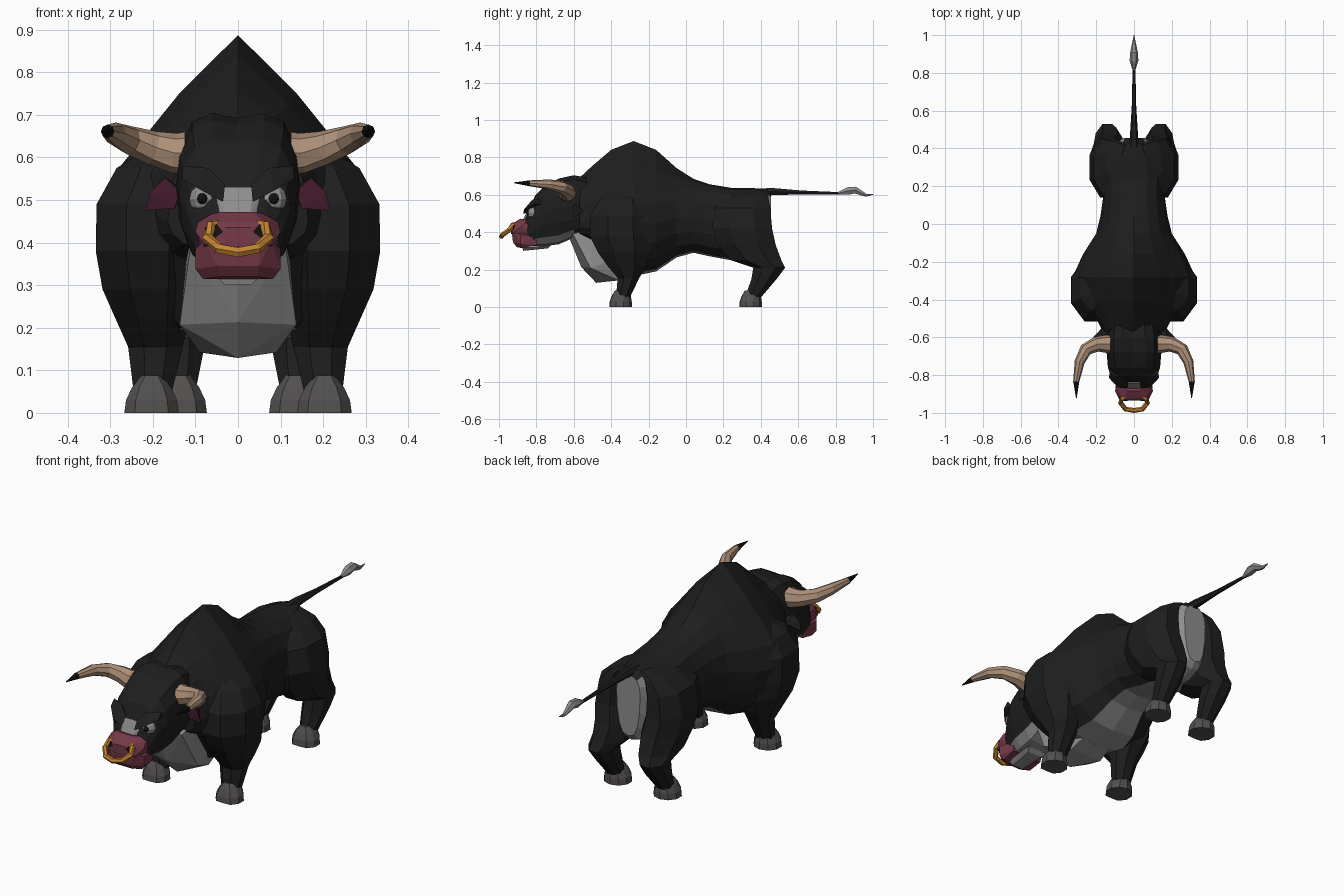
import bpy, bmesh, math
from mathutils import Vector

if "Cube" in bpy.data.objects:
    bpy.data.objects.remove(bpy.data.objects["Cube"])


def material(name, rgb):
    m = bpy.data.materials.new(name)
    m.diffuse_color = (*rgb, 1)
    m.use_nodes = True
    m.node_tree.nodes["Principled BSDF"].inputs["Base Color"].default_value = m.diffuse_color
    return m


BLACK = material("black hide", (0.013, 0.013, 0.013))
LIGHT = material("light grey hide", (0.27, 0.27, 0.27))
HOOF = material("hoof grey", (0.085, 0.08, 0.078))
HORN = material("horn tan", (0.42, 0.28, 0.19))
PINK = material("muzzle pink", (0.18, 0.042, 0.065))
EAR = material("ear magenta", (0.06, 0.011, 0.026))
GOLD = material("gold", (0.55, 0.23, 0.03))
DARK = material("near black", (0.006, 0.006, 0.006))


def finish(bm, name, mats, rule=None, mirror=False):
    """Turn a bmesh into an object; rule(centre, normal) gives the material index."""
    bmesh.ops.recalc_face_normals(bm, faces=bm.faces)
    bm.normal_update()
    for f in bm.faces:
        f.material_index = rule(f.calc_center_median(), f.normal) if rule else 0
    me = bpy.data.meshes.new(name)
    bm.to_mesh(me)
    bm.free()
    for m in mats:
        me.materials.append(m)
    ob = bpy.data.objects.new(name, me)
    bpy.context.collection.objects.link(ob)
    if mirror:
        ob.modifiers.new("mirror", 'MIRROR')
    return ob


def loft(name, rings, mats, rule=None, mirror=False):
    """Skin a list of equal-length point rings and cap both ends."""
    bm = bmesh.new()
    vs = [[bm.verts.new(p) for p in r] for r in rings]
    n = len(vs[0])
    for a, b in zip(vs, vs[1:]):
        for i in range(n):
            j = (i + 1) % n
            bm.faces.new((a[i], a[j], b[j], b[i]))
    bm.faces.new(vs[0])
    bm.faces.new(vs[-1])
    return finish(bm, name, mats, rule, mirror)


def hull(name, pts, mats, rule=None, mirror=False):
    bm = bmesh.new()
    for p in pts:
        bm.verts.new(p)
    bmesh.ops.convex_hull(bm, input=bm.verts[:])
    bmesh.ops.delete(bm, geom=[v for v in bm.verts if not v.link_faces], context='VERTS')
    return finish(bm, name, mats, rule, mirror)


def both(pts):
    """Points plus their mirror images across x."""
    return [(s * x, y, z) for x, y, z in pts for s in ((1, -1) if x else (1,))]


def tube(name, path, mats, n=6, rule=None, mirror=False):
    """Round tube through (x, y, z, radius) points."""
    pts = [Vector(p[:3]) for p in path]
    rings = []
    for i, p in enumerate(pts):
        t = (pts[min(i + 1, len(pts) - 1)] - pts[max(i - 1, 0)]).normalized()
        u = t.cross(Vector((0, 0, 1))).normalized()
        v = u.cross(t)
        r = path[i][3]
        rings.append([p + r * (math.cos(a) * u + math.sin(a) * v)
                      for a in (math.tau * k / n for k in range(n))])
    return loft(name, rings, mats, rule, mirror)


# Half cross-sections, top to bottom, as fractions of width and height
PEAKED = [(0, 1), (.42, .69), (.67, .46), (.9, .25), (1, 0), (.95, -.4), (.78, -.72), (.46, -.95), (0, -1)]
ROUND = [(0, 1), (.42, .95), (.72, .78), (.93, .42), (1, 0), (.95, -.4), (.78, -.74), (.5, -.95), (0, -1)]


def section(y, top, bot, w, zm, k=0):
    """Symmetric ring at y; k blends from boxy (negative) to round (0) to peaked (1)."""
    half = []
    for (ax, az), (bx, bz) in zip(ROUND, PEAKED):
        fx, fz = ax + (bx - ax) * k, az + (bz - az) * k
        half.append((fx * w, y, zm + fz * ((top - zm) if fz > 0 else (zm - bot))))
    return half + [(-x, y, z) for x, y, z in half[-2:0:-1]]


def limb_ring(z, x0, x1, y0, y1):
    """Horizontal octagon filling the given box."""
    cx, cy, rx, ry = (x0 + x1) / 2, (y0 + y1) / 2, (x1 - x0) / 2, (y1 - y0) / 2
    s = 1 / math.cos(math.pi / 8)
    return [(cx + rx * s * math.cos(a), cy + ry * s * math.sin(a), z)
            for a in (math.tau * (k + .5) / 8 for k in range(8))]


# Body with hump, light belly and light rump strip
def body_rule(c, n):
    if c.y > .385 and n.z < .5 and abs(c.x) < .1:
        return 1
    return int(n.z < -.55 and abs(c.x) < .09 and c.y > -.35)


loft("body", [section(*s) for s in [
    (-.57, .69, .38, .165, .45, .1), (-.50, .755, .34, .2, .47, .6), (-.40, .84, .19, .285, .46, 1),
    (-.28, .887, .165, .325, .45, 1), (-.16, .84, .19, .27, .45, .9), (-.05, .742, .265, .2, .48, .5),
    (.04, .685, .29, .178, .48, .2), (.13, .655, .27, .165, .47), (.24, .637, .25, .17, .46),
    (.36, .635, .25, .14, .46), (.43, .632, .27, .085, .50), (.455, .605, .30, .065, .52)]],
    [BLACK, LIGHT], body_rule)

# Light faceted brisket
hull("brisket", both([
    (0, -.635, .395), (.112, -.605, .39), (.115, -.58, .34), (0, -.56, .213), (.137, -.51, .207),
    (0, -.48, .129), (.09, -.36, .142), (.08, -.26, .18), (.1, -.26, .3), (.115, -.5, .42)]), [LIGHT])

# Shoulders running into the front legs
loft("front_leg", [limb_ring(*r) for r in [
    (.625, .10, .20, -.40, -.27), (.575, .09, .285, -.46, -.22), (.49, .09, .332, -.51, -.19),
    (.38, .09, .334, -.515, -.185), (.29, .10, .318, -.47, -.19), (.22, .115, .287, -.42, -.21),
    (.155, .13, .258, -.365, -.25), (.05, .155, .245, -.375, -.30)]], [BLACK], mirror=True)

# Haunches blending into the rump and running into the hind legs
loft("hind_leg", [limb_ring(*r) for r in [
    (.622, .02, .07, .27, .42), (.59, .055, .145, .21, .44), (.53, .055, .212, .15, .45),
    (.42, .045, .235, .14, .46), (.33, .03, .225, .17, .48), (.25, .045, .212, .24, .51),
    (.21, .08, .203, .36, .53), (.15, .08, .195, .35, .485), (.05, .10, .175, .315, .40)]],
    [BLACK], mirror=True)


# Hooves: bell shaped, notched at the front
def hoof(name, cx, cy):
    rings = []
    for z, rx, y0, y1 in [(0, .064, -.075, .055), (.03, .06, -.072, .055), (.06, .046, -.06, .05), (.088, .024, -.04, .03)]:
        ring = []
        for k in range(10):
            a = math.tau * k / 10 - math.pi / 2
            notch = .85 if k == 0 else 1
            ring.append((cx + rx * math.cos(a) * 1.05, cy + (y0 + y1) / 2 + (y1 - y0) / 2 * math.sin(a) * notch, z))
        rings.append(ring)
    loft(name, rings, [HOOF], mirror=True)


hoof("front_hoof", .203, -.345)
hoof("hind_hoof", .137, .35)

# Tail and tuft
tube("tail", [(0, .39, .605, .032), (0, .46, .617, .022), (0, .62, .612, .012), (0, .84, .607, .007)], [BLACK])
tube("tail_tuft", [(0, .81, .607, .006), (0, .865, .62, .023), (0, .905, .625, .021), (0, .945, .605, .013),
                   (0, .965, .597, .008), (0, 1.0, .602, .002)], [LIGHT], n=6)

# Head, boxy, with light under-jaw
loft("head", [section(*s) for s in [
    (-.52, .685, .39, .13, .52, -.3), (-.60, .692, .37, .145, .54, -.5), (-.68, .675, .335, .145, .53, -.5),
    (-.76, .637, .325, .138, .51, -.3), (-.805, .598, .325, .122, .48), (-.835, .532, .325, .105, .43),
    (-.865, .462, .33, .08, .40)]], [BLACK, LIGHT], lambda c, n: int(n.z < -.6 and c.z < .4))

# Light nose bridge, flaring towards the eyes
hull("nose_bridge", both([(.035, -.842, .53), (.052, -.84, .512), (.028, -.874, .462), (.04, -.868, .455),
                          (.03, -.82, .52), (.045, -.825, .49), (.04, -.85, .45)]), [LIGHT])

# Slanted brows over the eyes
hull("brow", [(.036, -.87, .496), (.03, -.84, .535), (.085, -.866, .522), (.07, -.82, .575), (.132, -.815, .55),
              (.13, -.79, .58), (.05, -.80, .53), (.125, -.76, .55)], [BLACK], mirror=True)
for name, r, loc, mat in [("eye", .034, (.082, -.814, .502), LIGHT), ("pupil", .013, (.084, -.842, .503), DARK)]:
    bm = bmesh.new()
    bmesh.ops.create_uvsphere(bm, u_segments=10, v_segments=6, radius=r)
    bmesh.ops.translate(bm, verts=bm.verts[:], vec=loc)
    finish(bm, name, [mat], mirror=True)

# Muzzle: nose above, lips below, nostrils set in the nose, light chin
hull("nose", both([(.06, -.862, .468), (.035, -.885, .472), (.094, -.86, .448), (.1, -.885, .425), (.078, -.93, .395),
                   (.06, -.925, .448), (.03, -.935, .435), (.03, -.935, .39), (.09, -.80, .43), (.085, -.80, .37),
                   (.085, -.89, .385)]), [PINK])
hull("lips", both([(.078, -.92, .405), (.1, -.885, .385), (.1, -.885, .338), (.082, -.875, .314), (.045, -.905, .32),
                   (.05, -.93, .385), (.05, -.925, .345), (.088, -.79, .385), (.085, -.80, .33)]), [PINK])
hull("nostril", [(.035, -.936, .425), (.05, -.936, .442), (.078, -.918, .436), (.075, -.924, .415), (.055, -.937, .41),
                 (.055, -.90, .425)], [DARK], mirror=True)
hull("chin", both([(.05, -.875, .318), (.03, -.87, .30), (.06, -.72, .33), (.04, -.74, .313)]), [LIGHT])

# Nose ring, open between the nostrils
ring = [(.045, -.91, .442), (.062, -.925, .44), (.072, -.945, .412), (.045, -.98, .386), (0, -.987, .377)]
ring += [(-x, y, z) for x, y, z in ring[-2::-1]]
tube("nose_ring", [(*p, .013) for p in ring], [GOLD])

# Horns with dark tips
tube("horn", [(.124, -.635, .61, .05), (.15, -.635, .61, .047), (.20, -.637, .622, .04), (.255, -.665, .64, .034),
              (.288, -.73, .655, .027), (.306, -.835, .661, .016), (.305, -.92, .664, .002)], [HORN, DARK], n=8,
     rule=lambda c, n: int(c.y < -.835), mirror=True)

# Ears: magenta inside, black behind
hull("ear", [(.216, -.60, .475), (.207, -.605, .516), (.171, -.60, .552), (.135, -.60, .52), (.15, -.60, .48),
             (.17, -.55, .515), (.12, -.56, .52)], [BLACK, EAR],
     rule=lambda c, n: int(n.y < -.3), mirror=True)
